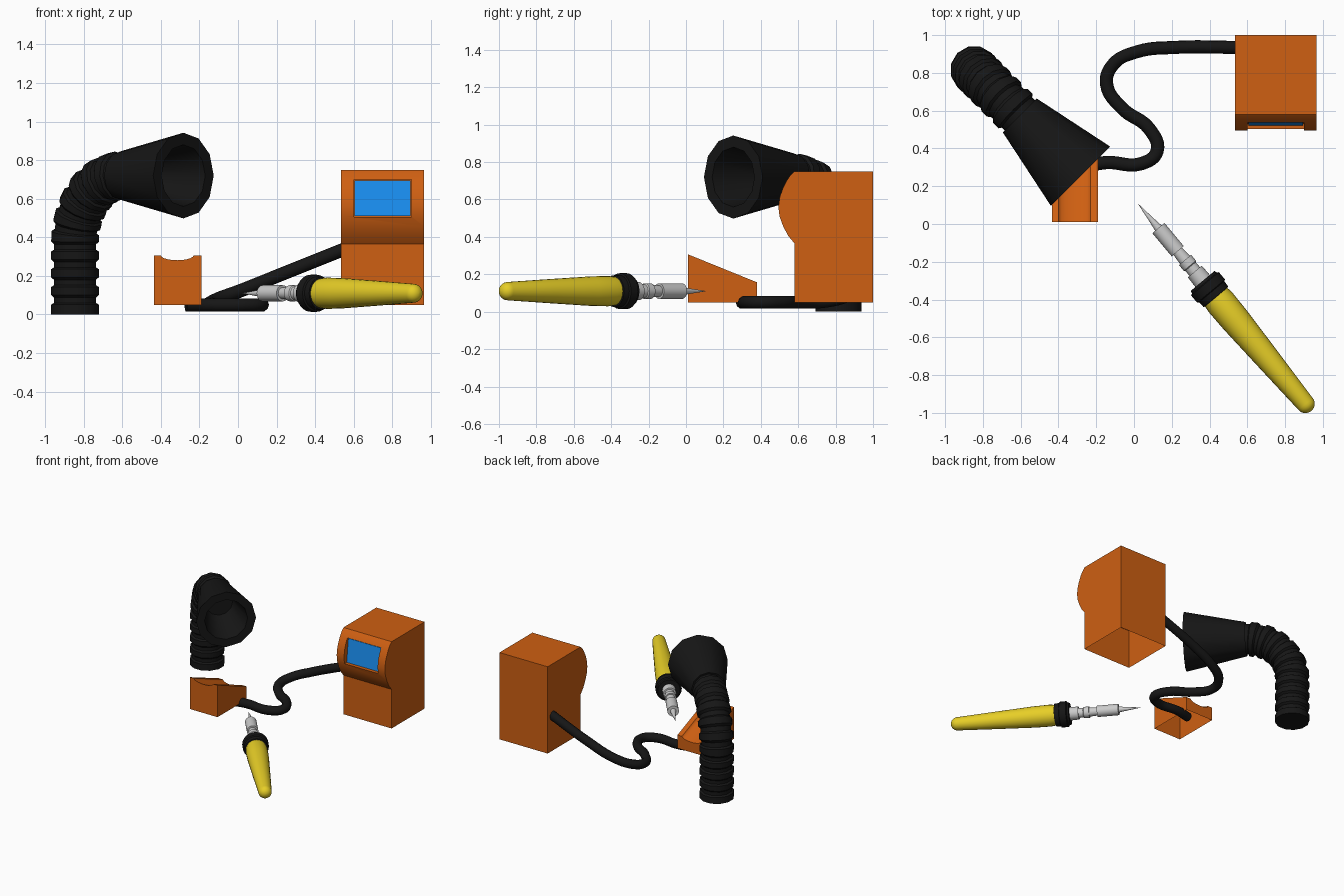
import bpy, bmesh, math
from mathutils import Vector

if "Cube" in bpy.data.objects:
    bpy.data.objects.remove(bpy.data.objects["Cube"])

def material(name, rgb):
    m = bpy.data.materials.new(name)
    m.diffuse_color = (*rgb, 1)
    m.use_nodes = True
    m.node_tree.nodes["Principled BSDF"].inputs["Base Color"].default_value = m.diffuse_color
    return m

ORANGE = material("orange", (0.62, 0.115, 0.006))
BLACK = material("black", (0.008, 0.008, 0.008))
YELLOW = material("yellow", (0.80, 0.62, 0.02))
BLUE = material("blue", (0.01, 0.28, 0.90))

def finish(name, bm, mat=None, angle=35):
    bmesh.ops.recalc_face_normals(bm, faces=bm.faces)
    me = bpy.data.meshes.new(name)
    bm.to_mesh(me)
    bm.free()
    ob = bpy.data.objects.new(name, me)
    bpy.context.collection.objects.link(ob)
    if mat:
        me.materials.append(mat)
    bpy.ops.object.select_all(action='DESELECT')
    ob.select_set(True)
    bpy.context.view_layer.objects.active = ob
    if angle:
        bpy.ops.object.shade_smooth_by_angle(angle=math.radians(angle))
    return ob

def loft(name, loops, mat=None, caps=True, angle=35):
    """Skin a list of equal-length point loops."""
    bm = bmesh.new()
    rows = [[bm.verts.new(p) for p in lp] for lp in loops]
    n = len(rows[0])
    for a, b in zip(rows, rows[1:]):
        for i in range(n):
            j = (i + 1) % n
            bm.faces.new((a[i], a[j], b[j], b[i]))
    if caps:
        bm.faces.new(rows[0])
        bm.faces.new(rows[-1])
    return finish(name, bm, mat, angle)

def ring(c, axis, side, r, seg):
    up = axis.cross(side)
    return [c + r * (side * math.cos(t) + up * math.sin(t))
            for t in (2 * math.pi * i / seg for i in range(seg))]

def open_bottom(ob, z):
    bm = bmesh.new()
    bm.from_mesh(ob.data)
    low = [f for f in bm.faces if all(abs(v.co.z - z) < 1e-3 for v in f.verts)]
    bmesh.ops.delete(bm, geom=low, context='FACES_ONLY')
    bm.to_mesh(ob.data)
    bm.free()

# Station housing: side profile with a bulging front, recessed screen, open underside
side = [(0.58, 0.05), (0.58, 0.365), (0.547, 0.405), (0.52, 0.455), (0.50, 0.51),
        (0.494, 0.56), (0.502, 0.615), (0.516, 0.655), (0.535, 0.695), (0.555, 0.725),
        (0.58, 0.75), (1.0, 0.75), (1.0, 0.05)]
station = loft("station_housing", [[(x, y, z) for y, z in side] for x in (0.535, 0.965)], ORANGE)
recess = [(0.40, 0.505), (0.53, 0.505), (0.552, 0.70), (0.40, 0.70)]
cutter = loft("recess_cutter", [[(x, y, z) for y, z in recess] for x in (0.60, 0.90)], ORANGE, angle=0)
cutter.hide_render = True
bpy.context.view_layer.objects.active = station
mod = station.modifiers.new("recess", 'BOOLEAN')
mod.operation, mod.solver, mod.object = 'DIFFERENCE', 'EXACT', cutter
bpy.ops.object.modifier_move_to_index(modifier="recess", index=0)
bpy.ops.object.modifier_apply(modifier="recess")
bpy.data.objects.remove(cutter)
open_bottom(station, 0.05)

# Screen panel lying at the back of the recess
loft("screen", [[(x, y, z) for y, z in ((0.522, 0.51), (0.529, 0.51), (0.55, 0.695), (0.543, 0.695))]
                for x in (0.605, 0.895)], BLUE, angle=0)

# Iron rest: wedge with a rounded groove, open underside
def rest(y, top):
    arc = [(-0.315 + 0.085 * math.cos(t), top - 0.026 * math.sin(t))
           for t in (math.pi * i / 10 for i in range(11))]
    pts = [(-0.435, 0.05), (-0.19, 0.05), (-0.19, top)] + arc + [(-0.435, top)]
    return [(x, y, z) for x, z in pts]
stand = loft("iron_rest", [rest(0.01, 0.307), rest(0.38, 0.157)], ORANGE)
open_bottom(stand, 0.05)

# Cable from the rest to the station
path = [(-0.27, 0.30, 0.05), (-0.15, 0.325, 0.05), (0.04, 0.32, 0.05), (0.122, 0.385, 0.05),
        (0.08, 0.505, 0.05), (-0.06, 0.61, 0.05), (-0.145, 0.74, 0.055), (-0.11, 0.845, 0.078),
        (0.01, 0.91, 0.122), (0.22, 0.935, 0.206), (0.55, 0.935, 0.338)]
cu = bpy.data.curves.new("cable", 'CURVE')
cu.dimensions = '3D'
cu.bevel_depth, cu.bevel_resolution, cu.resolution_u = 0.035, 3, 6
cu.use_fill_caps = True
sp = cu.splines.new('BEZIER')
sp.bezier_points.add(len(path) - 1)
for bp, p in zip(sp.bezier_points, path):
    bp.co = p
    bp.handle_left_type = bp.handle_right_type = 'AUTO'
cu.materials.append(BLACK)
bpy.context.collection.objects.link(bpy.data.objects.new("cable", cu))

# Ribbed extractor hose: straight rise, then a quarter bend toward the front right
OUT = Vector((1, -1, 0)).normalized()
SIDE = Vector((1, 1, 0)).normalized()
UP = Vector((0, 0, 1))
BASE = Vector((-0.845, 0.815, 0))
RISE, BEND = 0.37, 0.35

def hose_ring(d, r):
    if d < RISE:
        return ring(BASE + UP * d, UP, SIDE, r, 12)
    t = min((d - RISE) / BEND, math.pi / 2)
    c = BASE + UP * (RISE + BEND * math.sin(t)) + OUT * BEND * (1 - math.cos(t))
    return ring(c, UP * math.cos(t) + OUT * math.sin(t), SIDE, r, 12)

loops, pitch = [], 0.092
for k in range(10):
    for f, r in ((0, 0.118), (0.1, 0.128), (0.55, 0.128), (0.65, 0.113), (0.95, 0.113)):
        loops.append(hose_ring((k + f) * pitch, 0.128 if k == f == 0 else r))
loft("hose", loops, BLACK)

# Extractor funnel with a thick rim and hollow inside
start = BASE + UP * (RISE + BEND) + OUT * BEND
funnel = [(0.0, 0.09), (-0.01, 0.127), (0.445, 0.222), (0.445, 0.16), (0.15, 0.10)]
loft("funnel", [ring(start + OUT * d, OUT, SIDE, r, 12) for d, r in funnel], BLACK)

# Soldering iron: turned profiles given as distance from the tip and radius
TIP = Vector((0.023, 0.105, 0.11))
AXIS = Vector((0.642, -0.767, 0)).normalized()

def turned(name, profile, mat=None):
    loft(name, [ring(TIP + AXIS * d, AXIS, UP, r, 24) for d, r in profile], mat)

turned("iron_tip", [(0, 0.001), (0.10, 0.013), (0.18, 0.024)])
turned("iron_barrel", [(0.165, 0.02), (0.165, 0.042), (0.325, 0.042), (0.325, 0.03), (0.385, 0.034),
                       (0.385, 0.042), (0.425, 0.042), (0.43, 0.036), (0.465, 0.036),
                       (0.465, 0.048), (0.54, 0.05)])
turned("iron_collar", [(0.53, 0.04), (0.53, 0.082), (0.545, 0.086), (0.55, 0.096), (0.60, 0.096),
                       (0.605, 0.087), (0.64, 0.085), (0.645, 0.06)], BLACK)
turned("iron_handle", [(0.63, 0.06), (0.635, 0.076), (0.68, 0.081), (0.80, 0.079), (1.10, 0.064)] +
       [(1.38 + 0.047 * math.sin(t), 0.048 * math.cos(t) + 0.001)
        for t in (math.pi / 2 * i / 6 for i in range(7))], YELLOW)
